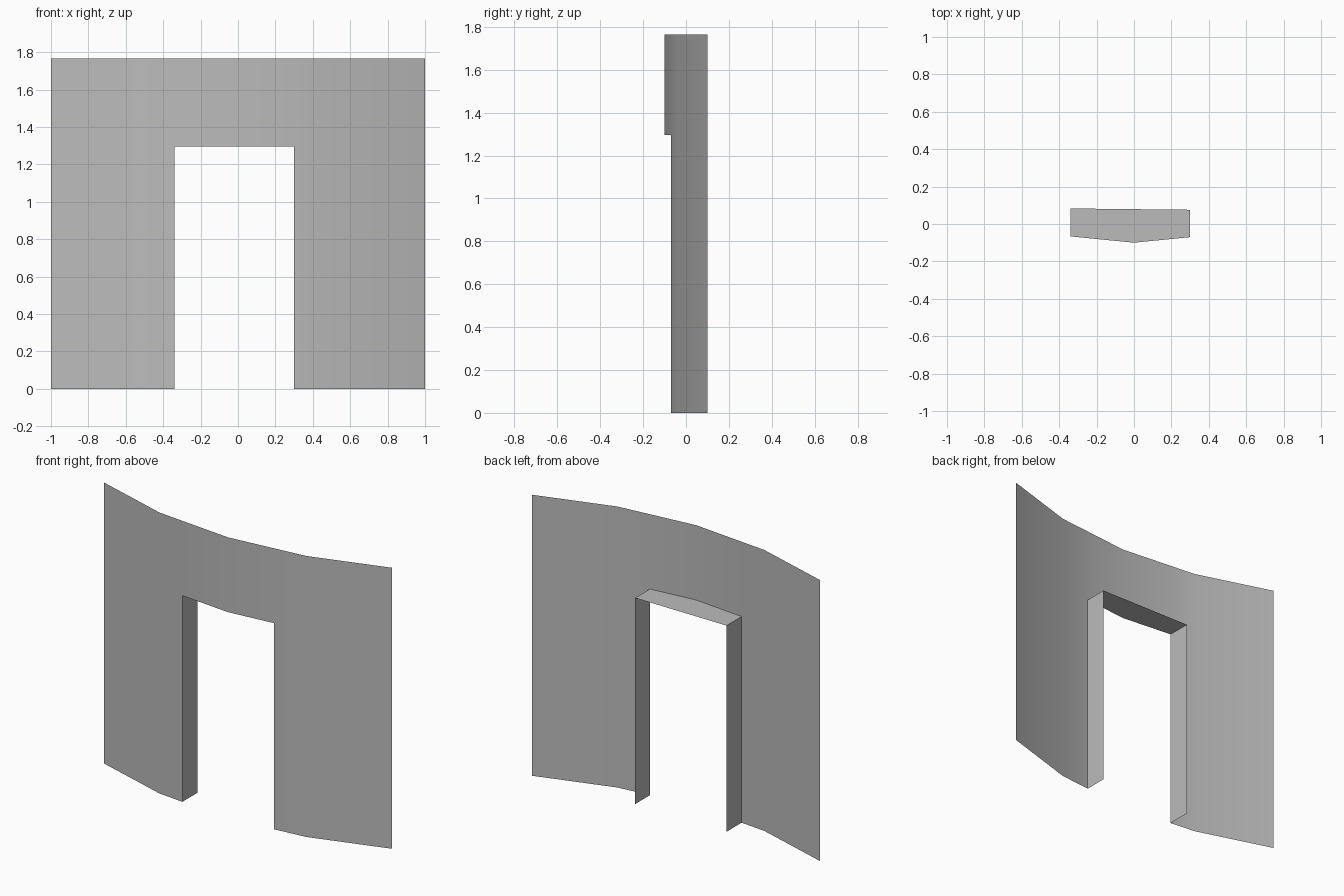
import bpy, bmesh, math

if "Cube" in bpy.data.objects:
    bpy.data.objects.remove(bpy.data.objects["Cube"])

TOP, DOOR_TOP = 1.765, 1.295
DOOR_L, DOOR_R = -0.34, 0.30
BACK_L, BACK_R = 0.083, 0.076
RADIUS = 2.6

grey = bpy.data.materials.new("plaster_grey")
grey.use_nodes = True
colour = (0.5, 0.5, 0.5, 1)
grey.diffuse_color = colour
grey.node_tree.nodes["Principled BSDF"].inputs["Base Color"].default_value = colour

# Plan of the wall: a shallow arc in four straight segments
half = math.asin(1 / RADIUS)
arc = [(RADIUS * math.sin(half * k / 2), -0.1 + RADIUS * (1 - math.cos(half * k / 2)))
       for k in range(-2, 3)]


def wall_y(x):
    for (x0, y0), (x1, y1) in zip(arc, arc[1:]):
        if x <= x1 + 1e-6:
            return y0 + (y1 - y0) * (x - x0) / (x1 - x0)
    return arc[-1][1]


def back_y(x):
    return BACK_L + (BACK_R - BACK_L) * (x - DOOR_L) / (DOOR_R - DOOR_L)


def sheet(name, quads):
    bm = bmesh.new()
    for quad in quads:
        bm.faces.new([bm.verts.new(p) for p in quad])
    bmesh.ops.remove_doubles(bm, verts=bm.verts, dist=0.0001)
    mesh = bpy.data.meshes.new(name)
    bm.to_mesh(mesh)
    bm.free()
    mesh.materials.append(grey)
    obj = bpy.data.objects.new(name, mesh)
    bpy.context.collection.objects.link(obj)
    bpy.ops.object.select_all(action='DESELECT')
    obj.select_set(True)
    bpy.context.view_layer.objects.active = obj
    bpy.ops.object.shade_smooth_by_angle(angle=math.radians(40))


# Curved wall sheet with the doorway left open
columns = sorted([x for x, y in arc] + [DOOR_L, DOOR_R])
panels = []
for a, b in zip(columns, columns[1:]):
    for low, high in ((0, DOOR_TOP), (DOOR_TOP, TOP)):
        if low == 0 and DOOR_L <= a < DOOR_R:
            continue
        ya, yb = wall_y(a), wall_y(b)
        panels.append([(a, ya, low), (b, yb, low), (b, yb, high), (a, ya, high)])
sheet("curved_wall", panels)

# Door jambs, facing into the opening
for name, x, step in (("right_door_jamb", DOOR_L, 1), ("left_door_jamb", DOOR_R, -1)):
    front, back = wall_y(x), back_y(x)
    sheet(name, [[(x, front, 0), (x, back, 0),
                  (x, back, DOOR_TOP), (x, front, DOOR_TOP)][::step]])

# Underside of the door head
sheet("door_lintel", [[(a, wall_y(a), DOOR_TOP), (a, back_y(a), DOOR_TOP),
                       (b, back_y(b), DOOR_TOP), (b, wall_y(b), DOOR_TOP)]
                      for a, b in ((DOOR_L, 0), (0, DOOR_R))])
